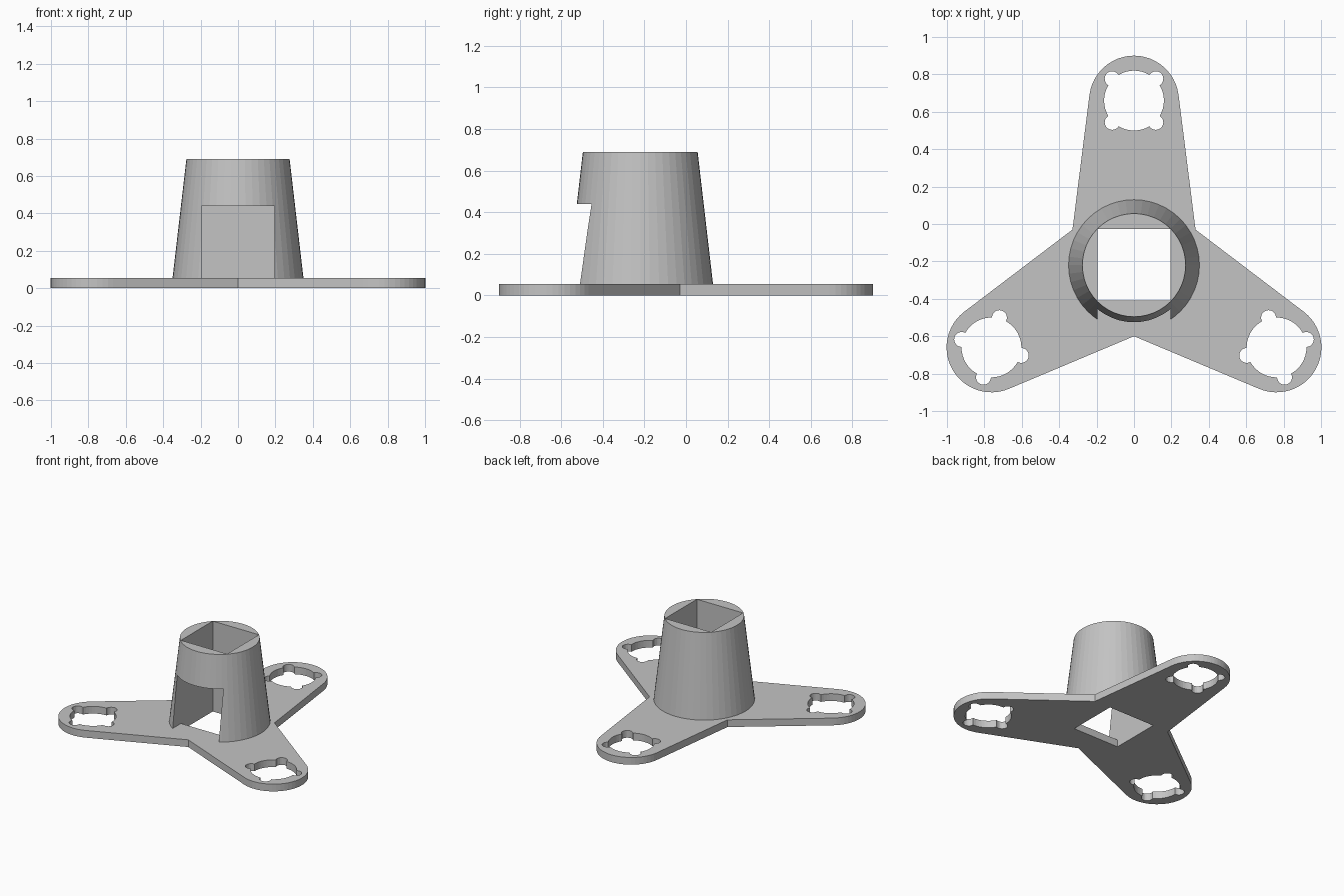
import bpy, bmesh
from math import sin, cos, pi, radians, acos, atan2, hypot

if "Cube" in bpy.data.objects:
    bpy.data.objects.remove(bpy.data.objects["Cube"], do_unlink=True)

HUB_Y = -0.22        # centre of the three-armed plate
ARM = 0.88           # hub centre to arm-end centre
END_R = 0.24         # rounded arm-end radius
WAIST = 0.38         # hub centre to the inner corners between arms
THICK = 0.055
TOP = 0.69
BORE = 0.195         # half width of the square bore

grey = bpy.data.materials.new("plain grey")
grey.use_nodes = True
colour = (0.55, 0.55, 0.55, 1)
grey.diffuse_color = colour
grey.node_tree.nodes["Principled BSDF"].inputs["Base Color"].default_value = colour


def finish(name, bm):
    bmesh.ops.recalc_face_normals(bm, faces=bm.faces)
    mesh = bpy.data.meshes.new(name)
    bm.to_mesh(mesh)
    bm.free()
    mesh.materials.append(grey)
    ob = bpy.data.objects.new(name, mesh)
    bpy.context.collection.objects.link(ob)
    return ob


def prism(name, points, z0, z1):
    bm = bmesh.new()
    face = bm.faces.new([bm.verts.new((x, y, z0)) for x, y in points])
    side = bmesh.ops.extrude_face_region(bm, geom=[face])["geom"]
    verts = [g for g in side if isinstance(g, bmesh.types.BMVert)]
    bmesh.ops.translate(bm, verts=verts, vec=(0, 0, z1 - z0))
    return finish(name, bm)


def box(name, x, y0, y1, z0, z1):
    return prism(name, [(-x, y0), (x, y0), (x, y1), (-x, y1)], z0, z1)


def circle(cx, cy, r, n):
    return [(cx + r * cos(2 * pi * i / n), cy + r * sin(2 * pi * i / n)) for i in range(n)]


def cut(target, cutter):
    mod = target.modifiers.new("cut", "BOOLEAN")
    mod.operation = "DIFFERENCE"
    mod.solver = "EXACT"
    mod.object = cutter
    bpy.context.view_layer.objects.active = target
    bpy.ops.object.modifier_apply(modifier=mod.name)
    bpy.data.objects.remove(cutter, do_unlink=True)


# Plate outline: tangent arm sides, rounded ends, sharp inner corners
corner_x, corner_y = WAIST * cos(radians(30)), WAIST * sin(radians(30))
dx, dy = corner_x, corner_y - ARM
tangent = atan2(dy, dx) + acos(END_R / hypot(dx, dy))
outline = []
for k in range(3):
    turn = k * 2 * pi / 3
    arm = [(corner_x, corner_y)]
    for i in range(25):
        a = tangent + (pi - 2 * tangent) * i / 24
        arm.append((END_R * cos(a), ARM + END_R * sin(a)))
    outline += [(x * cos(turn) - y * sin(turn), HUB_Y + x * sin(turn) + y * cos(turn))
                for x, y in arm]
plate = prism("base_plate", outline, 0, THICK)

# Mounting holes: a round opening with four small corner lobes
for k in range(3):
    a = pi / 2 + k * 2 * pi / 3
    cx, cy = ARM * cos(a), HUB_Y + ARM * sin(a)
    cut(plate, prism("hole_cutter", circle(cx, cy, 0.16, 48), -0.1, 0.2))
    for q in range(4):
        b = a + pi / 4 + q * pi / 2
        lobe = circle(cx + 0.165 * cos(b), cy + 0.165 * sin(b), 0.04, 20)
        cut(plate, prism("lobe_cutter", lobe, -0.1, 0.2))

# Tapered socket on the hub
bm = bmesh.new()
bmesh.ops.create_cone(bm, cap_ends=True, segments=48, radius1=0.35, radius2=0.276,
                      depth=TOP - THICK)
bmesh.ops.translate(bm, verts=bm.verts, vec=(0, HUB_Y, (TOP + THICK) / 2))
socket = finish("tapered_socket", bm)

# Square bore through socket and plate, then the front access opening
for part in (socket, plate):
    cut(part, box("bore_cutter", BORE, -0.41, -0.026, -0.1, 1))
cut(socket, box("opening_cutter", BORE, -1, -0.2, -0.1, 0.44))
